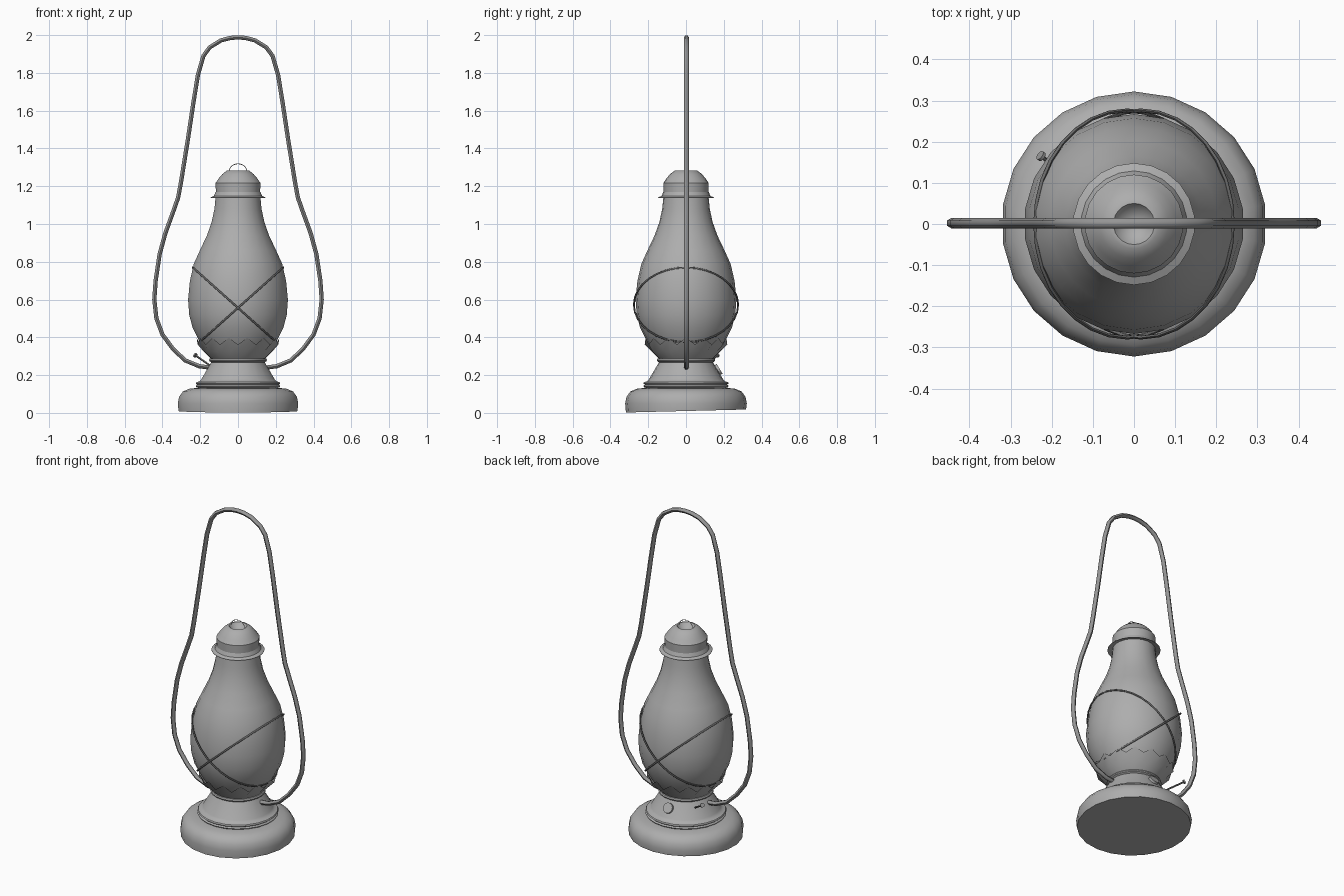
import bpy, bmesh, math
from mathutils import Vector

if "Cube" in bpy.data.objects:
    bpy.data.objects.remove(bpy.data.objects["Cube"])

SIDES = 22


def grey(name, v):
    mat = bpy.data.materials.new(name)
    mat.diffuse_color = (v, v, v, 1)
    mat.use_nodes = True
    mat.node_tree.nodes["Principled BSDF"].inputs["Base Color"].default_value = mat.diffuse_color
    return mat


BODY, BAIL, WIRE = grey("body_grey", 0.42), grey("handle_grey", 0.3), grey("wire_grey", 0.14)


def finish(obj, mat, angle=40):
    bpy.ops.object.select_all(action='DESELECT')
    obj.select_set(True)
    bpy.context.view_layer.objects.active = obj
    obj.data.materials.append(mat)
    if obj.type == 'CURVE':
        bpy.ops.object.convert(target='MESH')
    bpy.ops.object.shade_smooth_by_angle(angle=math.radians(angle))
    return bpy.context.object


def lathe(name, profile, wave=None, sides=SIDES):
    """Revolve (radius, z) points, listed bottom to top; wave(j, i, y) shifts z."""
    bm = bmesh.new()
    rows = []
    for j, (r, z) in enumerate(profile):
        row = []
        for i in range(sides):
            a = math.pi / 2 + 2 * math.pi * i / sides
            x, y = r * math.cos(a), r * math.sin(a)
            row.append(bm.verts.new((x, y, z + (wave(j, i, y) if wave else 0))))
        rows.append(row)
    for lo, hi in zip(rows, rows[1:]):
        for i in range(sides):
            k = (i + 1) % sides
            bm.faces.new((lo[i], lo[k], hi[k], hi[i]))
    bmesh.ops.remove_doubles(bm, verts=bm.verts, dist=1e-5)
    mesh = bpy.data.meshes.new(name)
    bm.to_mesh(mesh)
    bm.free()
    obj = bpy.data.objects.new(name, mesh)
    bpy.context.collection.objects.link(obj)
    return finish(obj, BODY)


def tube(name, points, radius, mat, cyclic=False, res=2):
    curve = bpy.data.curves.new(name, 'CURVE')
    curve.dimensions = '3D'
    curve.bevel_depth = radius
    curve.bevel_resolution = res
    curve.use_fill_caps = True
    spline = curve.splines.new('POLY')
    spline.points.add(len(points) - 1)
    for p, co in zip(spline.points, points):
        p.co = (*co, 1)
    spline.use_cyclic_u = cyclic
    obj = bpy.data.objects.new(name, curve)
    bpy.context.collection.objects.link(obj)
    return finish(obj, mat, 60)


def disc(name, centre, axis, radius, depth, mat):
    bpy.ops.mesh.primitive_cylinder_add(vertices=16, radius=radius, depth=depth, location=centre)
    obj = bpy.context.object
    obj.name = name
    obj.rotation_euler = Vector(axis).to_track_quat('Z', 'Y').to_euler()
    return finish(obj, mat)


# Foot, its underside very slightly tilted
lathe("base", [(0, 0.01), (0.318, 0.01), (0.322, 0.05), (0.315, 0.085), (0.295, 0.113),
               (0.26, 0.128), (0.21, 0.133), (0, 0.133)],
      lambda j, i, y: 0.025 * y if j < 2 else 0)

# Fuel tank with ridged bottom and neck bead
lathe("fuel_tank", [(0.205, 0.13), (0.222, 0.136), (0.226, 0.142), (0.218, 0.149), (0.226, 0.156),
                    (0.222, 0.163), (0.205, 0.167), (0.195, 0.18), (0.143, 0.268), (0.153, 0.274),
                    (0.155, 0.28), (0.151, 0.287), (0.138, 0.291)])

# Toothed cup holding the glass
lathe("toothed_cup", [(0.145, 0.288), (0.182, 0.325), (0.219, 0.377)],
      lambda j, i, y: (0.02 if i % 2 else -0.015) if j == 2 else 0, sides=28)

# Glass
lathe("glass_globe", [(0.138, 0.285), (0.168, 0.32), (0.207, 0.38), (0.243, 0.45), (0.261, 0.52),
                      (0.267, 0.6), (0.257, 0.7), (0.236, 0.79), (0.204, 0.86), (0.166, 0.94),
                      (0.141, 1.01), (0.126, 1.08), (0.118, 1.16)])

# Flared collar and dished cap
lathe("collar", [(0.115, 1.146), (0.148, 1.138), (0.148, 1.14), (0.129, 1.149), (0.12, 1.17)])
lathe("cap", [(0.118, 1.16), (0.12, 1.218), (0.115, 1.224), (0.103, 1.242), (0.084, 1.264),
              (0.06, 1.283), (0.05, 1.284), (0.035, 1.262), (0, 1.25)])
arch = [(0.048 * math.cos(math.pi * k / 10), 0, 1.276 + 0.043 * math.sin(math.pi * k / 10))
        for k in range(11)]
tube("cap_loop", arch, 0.002, BODY, res=0)

# Carrying handle, mirrored about the centre
half = [(0.15, 0.24), (0.205, 0.247), (0.28, 0.278), (0.345, 0.34), (0.4, 0.415), (0.432, 0.5),
        (0.443, 0.6), (0.436, 0.7), (0.415, 0.84), (0.385, 0.95), (0.345, 1.06), (0.317, 1.14),
        (0.302, 1.22), (0.265, 1.45), (0.235, 1.65), (0.212, 1.79), (0.183, 1.89), (0.15, 1.935),
        (0.09, 1.972), (0.04, 1.985)]
path = half + [(0, 1.988)] + [(-x, z) for x, z in reversed(half)]
tube("handle", [(x, 0.002, z) for x, z in path], 0.013, BAIL, res=1)

# Crossed guard wires round the glass
for name, s in (("guard_wire_left", 1), ("guard_wire_right", -1)):
    ring = []
    for k in range(32):
        a = 2 * math.pi * k / 32
        ring.append((-s * (0.018 + 0.222 * math.cos(a)), 0.276 * math.sin(a),
                     0.572 + 0.198 * math.cos(a)))
    tube(name, ring, 0.005, WIRE, cyclic=True, res=1)

# Filler cap on the back of the tank
disc("filler_cap", (0, 0.172, 0.23), (0, 0.86, 0.51), 0.03, 0.014, BODY)

# Wick adjuster sticking out at the back left
tip, root = Vector((-0.226, 0.165, 0.305)), Vector((-0.125, 0.09, 0.235))
tube("wick_rod", [root, tip], 0.005, WIRE, res=1)
disc("wick_knob", tip, tip - root, 0.012, 0.008, BAIL)
